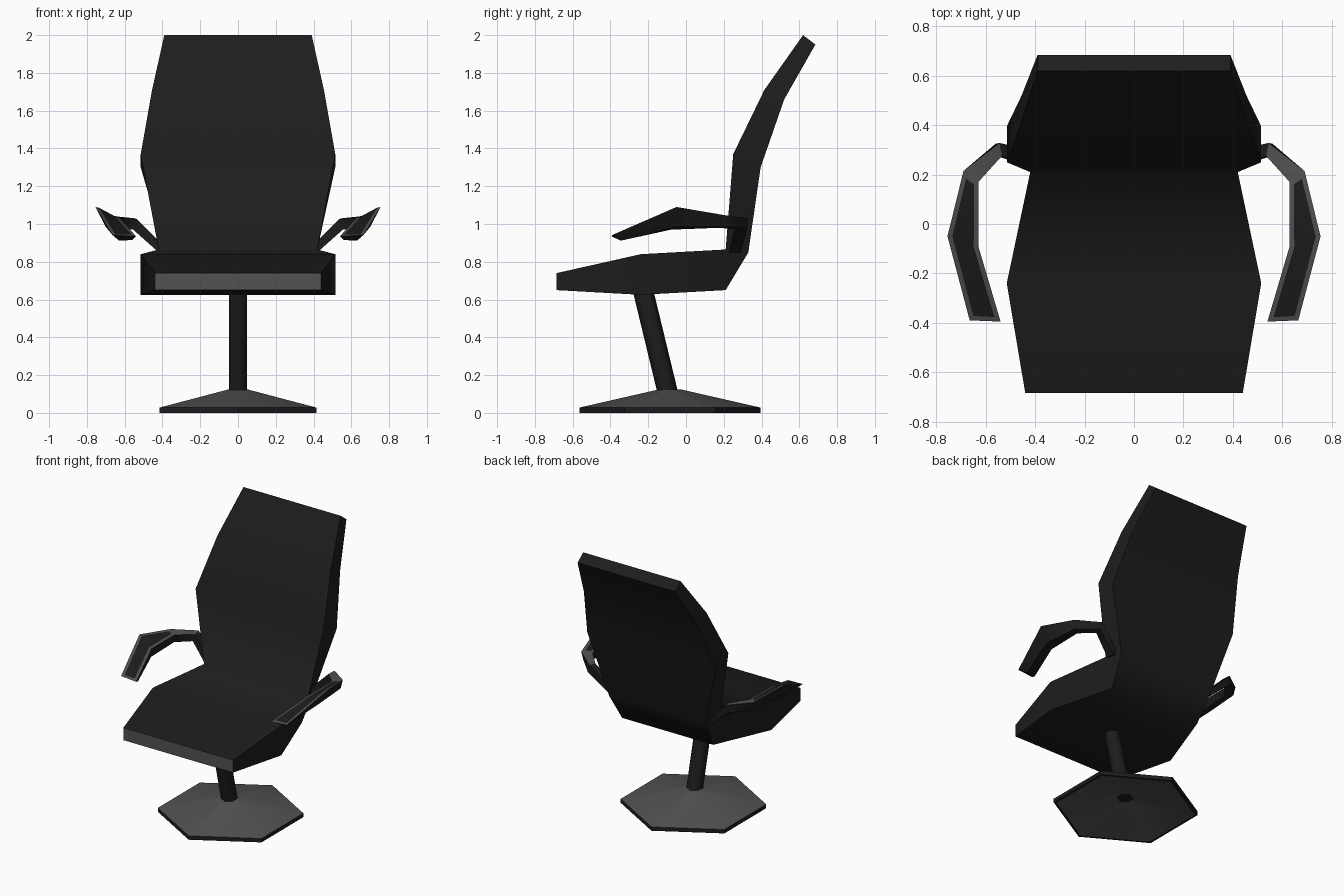
import bpy, bmesh, math

if "Cube" in bpy.data.objects:
    bpy.data.objects.remove(bpy.data.objects["Cube"])


def material(name, v):
    m = bpy.data.materials.new(name)
    m.diffuse_color = (v, v, v, 1)
    m.use_nodes = True
    m.node_tree.nodes["Principled BSDF"].inputs["Base Color"].default_value = m.diffuse_color
    return m


BLACK = material("black upholstery", 0.012)
GREY = material("dark grey trim", 0.085)


def loft(name, sections, grey_rule, pad=None, hard="length"):
    """Skin equal-sized sections; grey_rule(segment, side) picks trim faces (-1 / -2 are the caps).
    hard: keep the lengthwise edges sharp ("length") or the ring edges ("rings")."""
    bm = bmesh.new()
    rings = [[bm.verts.new(p) for p in s] for s in sections]
    n = len(rings[0])
    pads = []
    for i in range(len(rings) - 1):
        a, b = rings[i], rings[i + 1]
        for j in range(n):
            k = (j + 1) % n
            f = bm.faces.new((a[j], a[k], b[k], b[j]))
            f.material_index = int(grey_rule(i, j))
            if pad and pad(i, j):
                pads.append(f)
    for code, ring in ((-1, rings[0]), (-2, rings[-1])):
        bm.faces.new(ring).material_index = int(grey_rule(code, 0))
    # Smooth faces with chosen edges kept sharp
    for f in bm.faces:
        f.smooth = True
    ring_of = {v: i for i, r in enumerate(rings) for v in r}
    for e in bm.edges:
        i, j = (ring_of[v] for v in e.verts)
        end = i == j and i in (0, len(rings) - 1)
        e.smooth = not (end or (i != j) == (hard == "length"))
    bmesh.ops.recalc_face_normals(bm, faces=bm.faces[:])
    if pads:
        # Inset pad surrounded by a trim border
        bmesh.ops.inset_region(bm, faces=pads, thickness=0.019, depth=0.0,
                               use_boundary=True, use_even_offset=True)
        for f in pads:
            f.material_index = 0
    bmesh.ops.remove_doubles(bm, verts=bm.verts[:], dist=0.0005)
    bmesh.ops.recalc_face_normals(bm, faces=bm.faces[:])
    me = bpy.data.meshes.new(name)
    bm.to_mesh(me)
    bm.free()
    me.materials.append(BLACK)
    me.materials.append(GREY)
    ob = bpy.data.objects.new(name, me)
    bpy.context.collection.objects.link(ob)
    return ob


def hexagon(r, y, z):
    return [(r * math.sin(i * math.pi / 3), y + r * math.cos(i * math.pi / 3), z) for i in range(6)]


# Seat and backrest: upper/front half width and (y, z), lower/rear half width and (y, z)
rows = [
    (0.44, (-0.685, 0.74), 0.44, (-0.685, 0.65)),
    (0.515, (-0.24, 0.84), 0.515, (-0.24, 0.625)),
    (0.42, (0.21, 0.865), 0.365, (0.21, 0.65)),
    (0.42, (0.21, 0.865), 0.385, (0.33, 0.85)),
    (0.515, (0.25, 1.37), 0.515, (0.395, 1.30)),
    (0.455, (0.415, 1.71), 0.455, (0.52, 1.66)),
    (0.39, (0.62, 2.0), 0.39, (0.685, 1.95)),
]
loft("seat_and_backrest",
     [[(-w, *a), (w, *a), (v, *b), (-v, *b)] for w, a, v, b in rows],
     lambda i, j: i == -1)

# Armrests: inner top, outer top, outer bottom, inner bottom, from the front tip back
arm = [
    [(0.54, -0.395, 0.935), (0.665, -0.39, 0.942), (0.63, -0.345, 0.912), (0.56, -0.345, 0.915)],
    [(0.63, -0.09, 1.035), (0.755, -0.05, 1.09), (0.70, -0.055, 0.985), (0.64, -0.08, 0.97)],
    [(0.63, 0.17, 1.035), (0.69, 0.215, 1.045), (0.68, 0.205, 0.985), (0.635, 0.175, 0.98)],
    [(0.535, 0.275, 1.025), (0.545, 0.328, 1.03), (0.56, 0.325, 0.975), (0.555, 0.275, 0.97)],
    [(0.38, 0.23, 0.87), (0.38, 0.29, 0.87), (0.42, 0.29, 0.85), (0.42, 0.23, 0.85)],
]
armrests = loft("armrests", arm, lambda i, j: j == 0 and 0 <= i <= 2,
                pad=lambda i, j: j == 0 and i <= 1)
armrests.modifiers.new("mirror", "MIRROR")

# Leaning hexagonal pillar
loft("pillar", [hexagon(0.055, -0.09, 0.08), hexagon(0.055, -0.228, 0.65)],
     lambda i, j: False, hard="rings")

# Hexagonal foot, hollow underneath, with a dark rim
foot = [(0.06, 0.085), (0.46, 0.0), (0.48, 0.0), (0.48, 0.028), (0.055, 0.125)]
base = loft("foot", [hexagon(r, -0.085, z) for r, z in foot],
            lambda i, j: i in (0, 3, -1, -2), hard="rings")
base.select_set(True)
bpy.context.view_layer.objects.active = base
bpy.ops.object.shade_smooth_by_angle(angle=math.radians(35))
